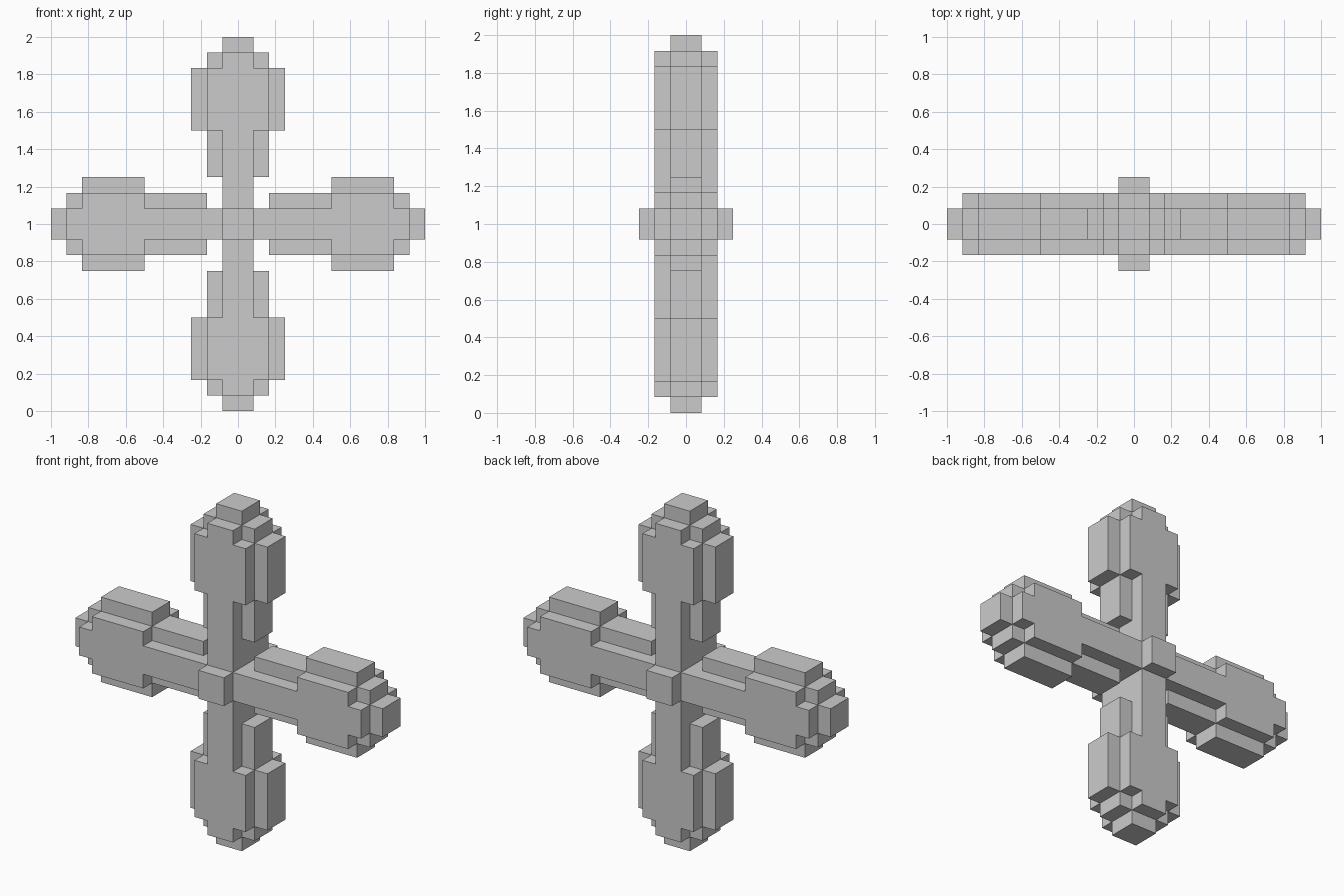
import bpy, bmesh
from itertools import product
from math import radians

if "Cube" in bpy.data.objects:
    bpy.data.objects.remove(bpy.data.objects["Cube"])

U = 1 / 12        # one block of the model's grid
CENTRE_Z = 12     # hub height in blocks

# Arm steps: (start, end, half width, half depth), measured out from the hub
STEM = [(1, 6, 1, 2)]
HEAD = [(6, 10, 2, 2), (6, 10, 3, 1),     # broad head and its side flanges
        (10, 11, 1, 2), (10, 11, 2, 1),   # stepped shoulder
        (11, 12, 1, 1)]                   # tip


def arm_cells(axis, sign, flange_start):
    """Grid cells of one arm along x (0) or z (2)."""
    cells = set()
    for t0, t1, w, d in STEM + [(flange_start, 6, 2, 1)] + HEAD:
        for t, s, y in product(range(t0, t1), range(-w, w), range(-d, d)):
            t = t if sign > 0 else -t - 1
            cells.add((t, y, s) if axis == 0 else (s, y, t))
    return cells


def build(name, cells, solid):
    """Skin the cells, leaving out faces hidden inside the solid."""
    bm = bmesh.new()
    verts = {}

    def vert(p):
        if p not in verts:
            verts[p] = bm.verts.new((p[0] * U, p[1] * U, (p[2] + CENTRE_Z) * U))
        return verts[p]

    for cell in sorted(cells):
        for a, side in product(range(3), (0, 1)):
            near = list(cell)
            near[a] += 2 * side - 1
            if tuple(near) in solid:
                continue
            b, c = (a + 1) % 3, (a + 2) % 3
            quad = []
            for i, j in ((0, 0), (1, 0), (1, 1), (0, 1)):
                p = list(cell)
                p[a] += side
                p[b] += i
                p[c] += j
                quad.append(vert(tuple(p)))
            bm.faces.new(quad if side else quad[::-1])
    # Merge flat areas into single faces
    bmesh.ops.dissolve_limit(bm, angle_limit=radians(1), use_dissolve_boundaries=False,
                             verts=bm.verts[:], edges=bm.edges[:])
    mesh = bpy.data.meshes.new(name)
    bm.to_mesh(mesh)
    bm.free()
    bpy.context.collection.objects.link(bpy.data.objects.new(name, mesh))


# Hub block and four arms; flanges on the upright arms start further out
parts = {
    "centre_hub": set(product(range(-1, 1), range(-3, 3), range(-1, 1))),
    "right_arm": arm_cells(0, 1, 2),
    "left_arm": arm_cells(0, -1, 2),
    "upper_arm": arm_cells(2, 1, 3),
    "lower_arm": arm_cells(2, -1, 3),
}
solid = set().union(*parts.values())
for name, cells in parts.items():
    build(name, cells, solid)
